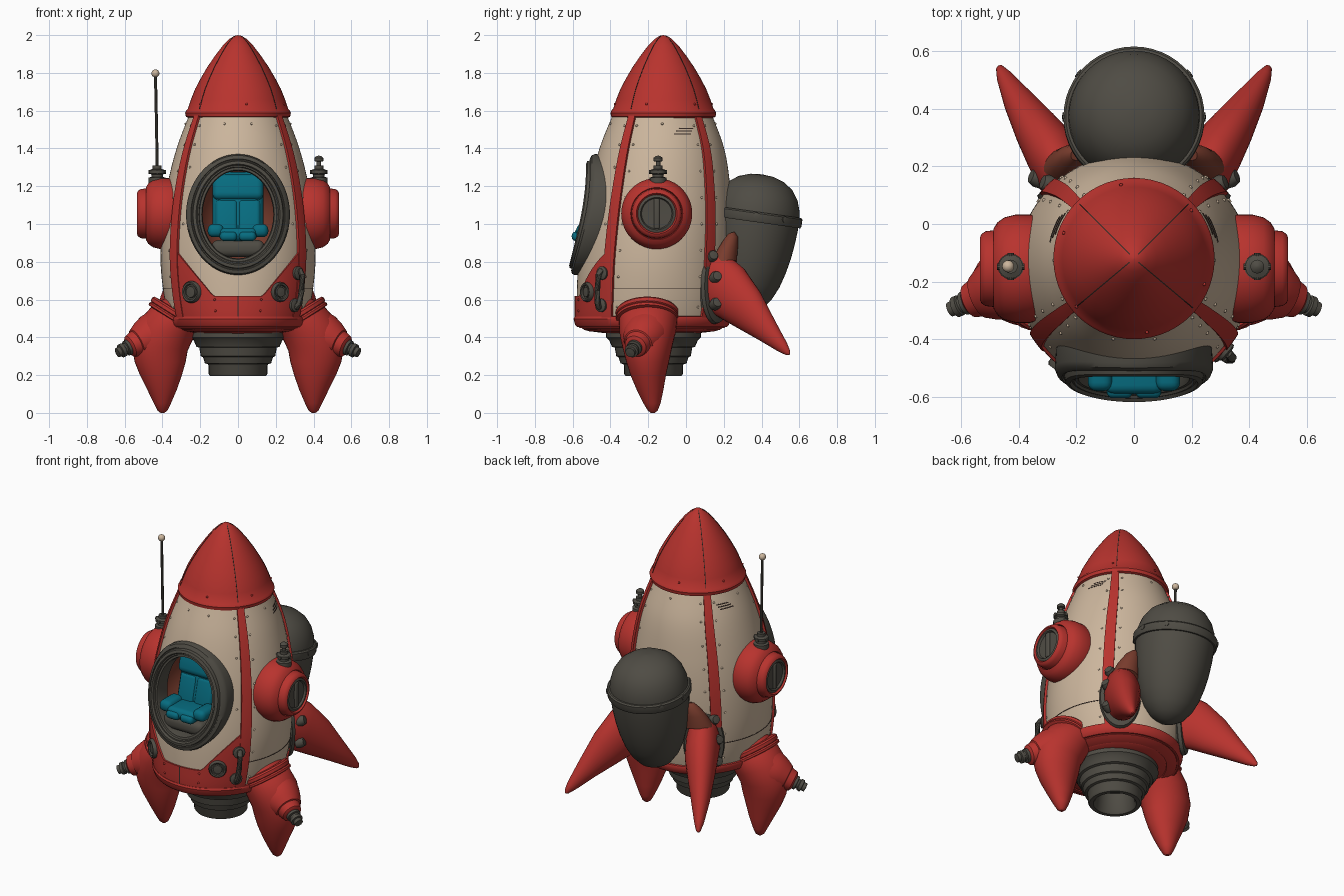
import bpy, bmesh, math
from mathutils import Vector as V, Matrix

if "Cube" in bpy.data.objects:
    bpy.data.objects.remove(bpy.data.objects["Cube"])

def mat(name, c):
    m = bpy.data.materials.new(name)
    m.diffuse_color = (*c, 1)
    m.use_nodes = True
    m.node_tree.nodes["Principled BSDF"].inputs["Base Color"].default_value = m.diffuse_color
    return m
RED = mat("red paint", (0.48, 0.033, 0.027))
BEIGE = mat("cream paint", (0.60, 0.465, 0.335))
GREY = mat("dark metal", (0.078, 0.072, 0.058))
TEAL = mat("teal fabric", (0.002, 0.15, 0.215))
RUST = mat("rust lining", (0.19, 0.045, 0.026))
BLACK = mat("seam black", (0.04, 0.025, 0.02))
rad, cos, sin, pi = math.radians, math.cos, math.sin, math.pi

def finish(name, bm, mats, mirror=False, angle=35, fix=True):
    if fix:
        bmesh.ops.recalc_face_normals(bm, faces=bm.faces)
    me = bpy.data.meshes.new(name)
    bm.to_mesh(me); bm.free()
    for m in (mats if isinstance(mats, list) else [mats]):
        me.materials.append(m)
    for p in me.polygons:
        p.use_smooth = True
    me.set_sharp_from_angle(angle=rad(angle))
    ob = bpy.data.objects.new(name, me)
    bpy.context.collection.objects.link(ob)
    if mirror:
        ob.modifiers.new("Mirror", 'MIRROR')
    return ob

def loft(name, rings, m, cap=True, wrap=False, ring_closed=True, **kw):
    bm = bmesh.new()
    vs = [[bm.verts.new(p) for p in r] for r in rings]
    n, k = len(rings[0]), len(rings)
    for i in range(k if wrap else k - 1):
        a, b = vs[i], vs[(i + 1) % k]
        for j in range(n if ring_closed else n - 1):
            q = (j + 1) % n
            bm.faces.new((a[j], a[q], b[q], b[j]))
    if cap and not wrap and ring_closed:
        bm.faces.new(vs[0]); bm.faces.new(vs[-1])
    bmesh.ops.remove_doubles(bm, verts=bm.verts, dist=1e-5)
    return finish(name, bm, m, **kw)

def oval(c, u, v, n=32):
    c, u, v = V(c), V(u), V(v)
    return [c + u * cos(2 * pi * i / n) + v * sin(2 * pi * i / n) for i in range(n)]

def revolve(name, prof, origin, axis, m, n=40, **kw):
    q = V(axis).to_track_quat('Z', 'Y')
    rings = [oval(V(origin) + q @ V((0, 0, h)), q @ V((max(r, 1e-4), 0, 0)),
                  q @ V((0, max(r, 1e-4), 0)), n) for r, h in prof]
    return loft(name, rings, m, **kw)

def tube(name, pts, r, m, n=10, **kw):
    pts = [V(p) for p in pts]
    rings = []
    for i, p in enumerate(pts):
        t = (pts[min(i + 1, len(pts) - 1)] - pts[max(i - 1, 0)]).to_track_quat('Z', 'Y')
        rings.append(oval(p, t @ V((r, 0, 0)), t @ V((0, r, 0)), n))
    return loft(name, rings, m, **kw)

def soft_box(name, c, size, m, tilt=0, bevel=0.03, **kw):
    bm = bmesh.new()
    M = Matrix.Translation(c) @ Matrix.Rotation(rad(tilt), 4, 'X') @ Matrix.Diagonal((*size, 1))
    bmesh.ops.create_cube(bm, size=1, matrix=M)
    bmesh.ops.bevel(bm, geom=bm.edges[:], offset=bevel, segments=4, profile=0.5, affect='EDGES')
    return finish(name, bm, m, **kw)

# Hull surface: z, centre y, half width, half depth
HULL = [(.42, -.18, .335, .37), (.48, -.18, .362, .395), (.62, -.17, .392, .408), (.8, -.163, .41, .407),
        (1.0, -.15, .403, .397), (1.2, -.138, .375, .372), (1.4, -.128, .325, .33), (1.6, -.125, .25, .254)]
def section(z):
    i = max(0, min(len(HULL) - 2, sum(h[0] <= z for h in HULL) - 1))
    a, b = HULL[i], HULL[i + 1]
    p, n = HULL[max(i - 1, 0)], HULL[min(i + 2, len(HULL) - 1)]
    d = b[0] - a[0]
    t = (z - a[0]) / d
    out = []
    for k in (1, 2, 3):
        m0 = (b[k] - p[k]) / (b[0] - p[0]) * d
        m1 = (n[k] - a[k]) / (n[0] - a[0]) * d
        out.append((2*t**3 - 3*t*t + 1)*a[k] + (t**3 - 2*t*t + t)*m0 + (3*t*t - 2*t**3)*b[k] + (t**3 - t*t)*m1)
    return out
def S(deg, z, off=0.0):
    cy, rx, ry = section(z)
    return V(((rx + off) * cos(rad(deg)), cy + (ry + off) * sin(rad(deg)), z))
def front_y(x, z):
    cy, rx, ry = section(z)
    return cy - ry * math.sqrt(max(0.05, 1 - (x / rx) ** 2))

def patch(name, a0, a1, zlo, zhi, off, m, na=8, nz=24, **kw):
    """Thin plate that follows the hull."""
    rows = []
    for i in [0] + list(range(nz + 1)) + [nz]:
        edge = len(rows) in (0, nz + 2)
        row = []
        for j in [0] + list(range(na + 1)) + [na]:
            a = a0 + (a1 - a0) * j / na
            z = zlo + (zhi(a) - zlo) * i / nz
            row.append(S(a, z, -.01 if edge or len(row) in (0, na + 2) else off))
        rows.append(row)
    return loft(name, rows, m, ring_closed=False, **kw)

# Hull shell with a window opening, red below the rim
rings = [[S(360 * j / 96, .45 + .025 * i) for j in range(96)] for i in range(46)]
hull = loft("hull", rings, [BEIGE, RED], cap=False)
bm = bmesh.new(); bm.from_mesh(hull.data)
bmesh.ops.delete(bm, context='FACES', geom=[f for f in bm.faces if f.calc_center_median().y < -.2 and
    (f.calc_center_median().x / .225) ** 2 + ((f.calc_center_median().z - 1.05) / .27) ** 2 < 1])
for f in bm.faces:
    f.material_index = int(f.calc_center_median().z < .5)
bm.to_mesh(hull.data); bm.free()

# Skirt rim and underside
def band(name, prof, m, **kw):
    return loft(name, [[S(360 * j / 72, z, o) for j in range(72)] for z, o in prof], m, **kw)
band("skirt_rim", [(.455, -.02), (.455, .01), (.465, .016), (.498, .018), (.51, .012), (.515, -.02)], RED, wrap=True)
band("underside", [(.46, .0), (.44, -.02), (.43, -.05), (.437, -.055), (.43, -.06), (.42, -.14)], RED)

# Red corner stripes and front apron
for nm, a in (("front_stripe", -36), ("back_stripe", 44)):
    patch(nm, a - 4.4, a + 4.4, .48, lambda q: 1.575, .014, RED, na=4, nz=40, mirror=True)
patch("front_apron", -146, -34, .48, lambda a: .62 + 1.35 * max(0, .39 * abs(cos(rad(a))) - .13), .01, RED, na=48, nz=8)
# Panel seams and vent scratches
patch("side_seam", -31, 39, .658, lambda a: .662, .002, BLACK, na=20, nz=1, mirror=True)
patch("back_seam", 49, 131, .658, lambda a: .662, .002, BLACK, na=20, nz=1)
patch("apron_seam", -90.4, -89.6, .51, lambda a: .62, .012, BLACK, na=1, nz=3)
for k in range(3):
    z0 = 1.475 + .014 * k
    patch("vent_slot", 12 + 3 * k, 30 + 2 * k, z0, lambda a: z0 + .005, .002, BLACK, na=4, nz=1, mirror=True)

# Nose cone with crossed seams
NOSE = [(.266, 1.61), (.249, 1.66), (.227, 1.715), (.198, 1.77), (.163, 1.83), (.122, 1.89), (.08, 1.945), (.045, 1.98), (.02, 1.996)]
NC = V((0, -.12, 0))
revolve("nose_cone", [(0, 1.56), (.258, 1.56), (.276, 1.568), (.28, 1.588), (.273, 1.603)] + NOSE + [(0, 2.0)],
        NC, (0, 0, 1), RED, n=56)
for k, a in enumerate((-40, 45, 135, 220)):
    d, t = V((cos(rad(a)), sin(rad(a)), 0)), V((-sin(rad(a)), cos(rad(a)), 0)) * .002
    loft("nose_seam_%d" % k, [[NC + d * (r + o) + t * s + V((0, 0, z)) for s, o in ((-1, -.01), (-1, .002), (1, .002), (1, -.01))]
                              for r, z in NOSE], BLACK)

# Window frame following the hull
def frame_point(t, s, off):
    x, z = s * cos(t), 1.05 + (s + .045) * sin(t)
    return V((x, front_y(x, z) - off + .015 - .055 * (x / .275) ** 2, z))
FRAME = [(.27, -.05), (.275, .03), (.268, .045), (.25, .05), (.247, .043), (.242, .043), (.238, .06), (.222, .062),
         (.215, .05), (.208, .05), (.204, .04), (.192, .038), (.187, .02), (.187, -.06)]
loft("window_frame", [[frame_point(2 * pi * i / 72, s, o) for s, o in FRAME] for i in range(72)], GREY, wrap=True)

# Cabin lining
def cabin_ring(p):
    out = []
    for i in range(48):
        t = 2 * pi * i / 48
        x, z = .225 * cos(p) * cos(t), 1.05 + .27 * cos(p) * sin(t)
        out.append(V((x, front_y(.225 * cos(t), 1.05 + .27 * sin(t)) * (1 - sin(p)) - .2 * sin(p) + .02, z)))
    return out
loft("cabin_lining", [cabin_ring(pi / 2 * k / 10 * .98) for k in range(11)], RUST, cap=False, fix=False)

# Seat
soft_box("seat_back", (0, -.37, 1.11), (.27, .09, .34), TEAL, tilt=-14, bevel=.044)
for x in (-.06, .06):
    soft_box("seat_back_pad", (x, -.415, 1.04), (.118, .05, .18), TEAL, tilt=-14, bevel=.022)
soft_box("seat_headrest", (0, -.385, 1.195), (.27, .07, .14), TEAL, tilt=-14, bevel=.034)
soft_box("seat_cushion", (0, -.49, .945), (.2, .2, .07), TEAL, bevel=.03)
soft_box("seat_armrest", (.118, -.505, .965), (.085, .15, .07), TEAL, bevel=.03, mirror=True)
soft_box("seat_knee_pad", (.05, -.575, .935), (.09, .06, .05), TEAL, bevel=.022, mirror=True)
soft_box("seat_base", (0, -.47, .87), (.28, .2, .09), GREY, bevel=.035)

# Side pods with portholes
pod = (0, -.155, 1.055)
revolve("side_pod", [(.17, .30), (.188, .36), (.188, .41), (.178, .45), (.16, .475), (.138, .488), (.134, .478), (.13, .515),
                     (.12, .53), (.108, .535), (.1, .525), (.098, .50), (0, .50)], pod, (1, 0, 0), RED, n=48, mirror=True)
revolve("porthole", [(.1, .49), (.1, .526), (.086, .53), (.08, .518), (0, .516)], pod, (1, 0, 0), GREY, mirror=True)
soft_box("porthole_bar", (.515, -.155, 1.055), (.03, .03, .16), GREY, bevel=.008, mirror=True)
revolve("pod_fitting", [(.045, 1.21), (.045, 1.245), (.03, 1.25), (.03, 1.262), (.042, 1.268), (.042, 1.285), (.024, 1.292),
                        (.024, 1.31), (0, 1.31)], (.428, -.148, 0), (0, 0, 1), GREY, n=16, mirror=True)
for i in range(4):
    d = V((cos(pi / 2 * i), sin(pi / 2 * i), 0))
    tube("fitting_lug", [V((.428, -.148, 1.276)) + d * .03, V((.428, -.148, 1.276)) + d * .047], .011, GREY, mirror=True)
revolve("valve_tip", [(.012, 1.3), (.012, 1.33), (.024, 1.333), (.024, 1.35), (.012, 1.36), (0, 1.362)], (.428, -.148, 0), (0, 0, 1), GREY, n=16)
tube("antenna_rod", [(-.428, -.148, 1.3), (-.431, -.148, 1.5), (-.437, -.147, 1.79)], .008, GREY)
revolve("antenna_ball", [(.021 * sin(pi * i / 10), -.021 * cos(pi * i / 10)) for i in range(11)], (-.437, -.147, 1.797), (0, 0, 1), BEIGE, n=16)

# Front legs: tilted shoulder lofted into a pointed foot
def leg_ring(x, y, z, hx, hy, tilt):
    return oval((x, y, z), (hx * cos(rad(tilt)), 0, hx * sin(rad(tilt))), (0, hy, 0), 36)
loft("front_leg", [leg_ring(*s) for s in (
    (.27, -.2, .55, .12, .15, 32), (.335, -.2, .5, .135, .155, 32), (.385, -.203, .43, .15, .15, 24), (.415, -.205, .35, .15, .132, 8),
    (.412, -.203, .27, .135, .113, 0), (.408, -.2, .2, .111, .094, 0), (.402, -.19, .12, .077, .07, 0), (.40, -.18, .05, .045, .045, 0),
    (.40, -.176, .012, .026, .026, 0), (.40, -.176, 0, .01, .01, 0))], RED, mirror=True)
loft("leg_collar", [leg_ring(.335 + .53 * h, -.205, .515 - .85 * h, r, r + .016, 32) for h, r in (
    (-.03, .12), (-.028, .145), (-.018, .152), (.0, .149), (.004, .143), (.012, .15), (.024, .148), (.03, .12))], RED, mirror=True)
ax = V((.225, -.095, -.11)).normalized()
revolve("leg_thruster", [(.125, -.02), (.118, .06), (.1, .11), (.078, .15), (.07, .153), (.06, .19), (.045, .2), (0, .2)], (.41, -.2, .43), ax, RED, mirror=True)
revolve("thruster_tip", [(.042, .18), (.042, .215), (.03, .218), (.03, .228), (.037, .232), (.037, .25), (.026, .253), (.026, .272), (0, .275)],
        (.41, -.2, .43), ax, GREY, n=20, mirror=True)

# Back legs: swept fins with dark mounting collar and rust strut
def fin_ring(c, hu, hv, lean):
    d = V((.6, .8, 0))
    return oval(c, V((.8, -.6, 0)) * hu, (d * sin(rad(lean)) + V((0, 0, cos(rad(lean))))) * hv, 32)
loft("back_leg", [fin_ring(*s) for s in (
    ((.19, .10, .68), .09, .17, 0), ((.25, .185, .68), .1, .17, 5), ((.285, .25, .63), .097, .15, 20), ((.335, .325, .55), .08, .118, 35),
    ((.40, .425, .44), .054, .07, 40), ((.45, .51, .35), .028, .034, 40), ((.466, .54, .318), .014, .016, 40), ((.47, .547, .31), .005, .005, 40))], RED, mirror=True)
loft("back_leg_collar", [fin_ring(V((.23, .147, .67)) + V((.6, .8, 0)) * h, r, r + .08, 0) for h, r in (
    (-.06, .09), (-.055, .112), (-.02, .122), (-.015, .112), (.0, .112), (.005, .12), (.025, .114), (.03, .09))], GREY, mirror=True)
for i, p in enumerate(((.30, .14, .83), (.34, .16, .72), (.335, .16, .58))):
    revolve("collar_lug_%d" % i, [(.03, -.03), (.032, .0), (.024, .02), (0, .022)], p, (.8, .3, .3), GREY, n=12, mirror=True)
loft("tank_strut", [fin_ring(*s) for s in (((.235, .19, .78), .085, .08, 70), ((.225, .215, .86), .065, .06, 70),
     ((.21, .235, .92), .045, .04, 70), ((.2, .24, .95), .02, .02, 70))], RUST, mirror=True)

# Back tank
tilt = V((0, .14, .99))
tc = (0, .372, 1.045)
revolve("tank", [(0, .22), (.06, .215), (.12, .195), (.17, .16), (.205, .11), (.225, .05), (.23, 0), (.229, -.05), (.224, -.12), (.214, -.2),
                 (.198, -.28), (.175, -.36), (.143, -.43), (.1, -.485), (.05, -.515), (0, -.525)], tc, tilt, GREY, n=48)
revolve("tank_band", [(.22, -.035), (.24, -.035), (.245, -.025), (.245, .012), (.237, .02), (.22, .02)], tc, tilt, GREY, n=48)
for a in (rad(38), rad(142), 0, pi):
    d = V((cos(a), sin(a), -.14 * sin(a)))
    revolve("band_clip", [(.016, 0), (.016, .01), (0, .012)], V(tc) + d * .238, d, GREY, n=10)

# Main engine nozzle
revolve("engine_nozzle", [(.25, .45), (.252, .4), (.235, .385), (.22, .35), (.205, .345), (.197, .3), (.185, .295), (.175, .262), (.16, .258),
                          (.155, .25), (.155, .205), (.148, .195), (.125, .195), (.115, .21), (.1, .32), (0, .33)], (0, -.172, 0), (0, 0, 1), GREY)

# Apron ports and grab handle
for a, r in ((-57, .052), (-127, .058)):
    revolve("apron_port", [(r, -.02), (r, .02), (r * .88, .03), (r * .72, .028), (r * .68, .015), (r * .55, .015), (r * .5, .024), (0, .026)],
            S(a, .64), (cos(rad(a)), sin(rad(a)), .0), GREY, n=28)
tube("grab_handle", [S(-41, .56, .0), S(-41, .56, .03), S(-41, .58, .045), S(-41, .65, .05), S(-41, .73, .045), S(-41, .75, .03), S(-41, .75, 0)], .016, GREY)
for z in (.57, .74):
    revolve("handle_mount", [(.036, 0), (.036, .022), (.024, .028), (0, .028)], S(-41, z), (.75, -.65, 0), GREY, n=16)

# Rivets along panel edges, apron and nose rim
def rivets(name, pts, m):
    bm = bmesh.new()
    for p in pts:
        bmesh.ops.create_icosphere(bm, subdivisions=1, radius=.007, matrix=Matrix.Translation(p))
    finish(name, bm, m, angle=60)
rivets("hull_rivets", [S(a, z) for a in (-28, 36, 52, 128, 144, 208) for z in (.56, .72, .86, 1.0, 1.14, 1.28, 1.42, 1.52)]
       + [S(a, z) for a in (-44, -136) for z in (1.0, 1.3, 1.42, 1.52)] + [S(a, 1.53) for a in (-75, -105, 0, 90, 180)], BEIGE)
rivets("apron_rivets", [S(a, z, .01) for a in (-72, -108) for z in (.54, .6)], RED)
rivets("nose_rivets", [NC + V((.26 * cos(rad(a)), .26 * sin(rad(a)), 1.635)) for a in range(-80, 280, 60)], RED)
